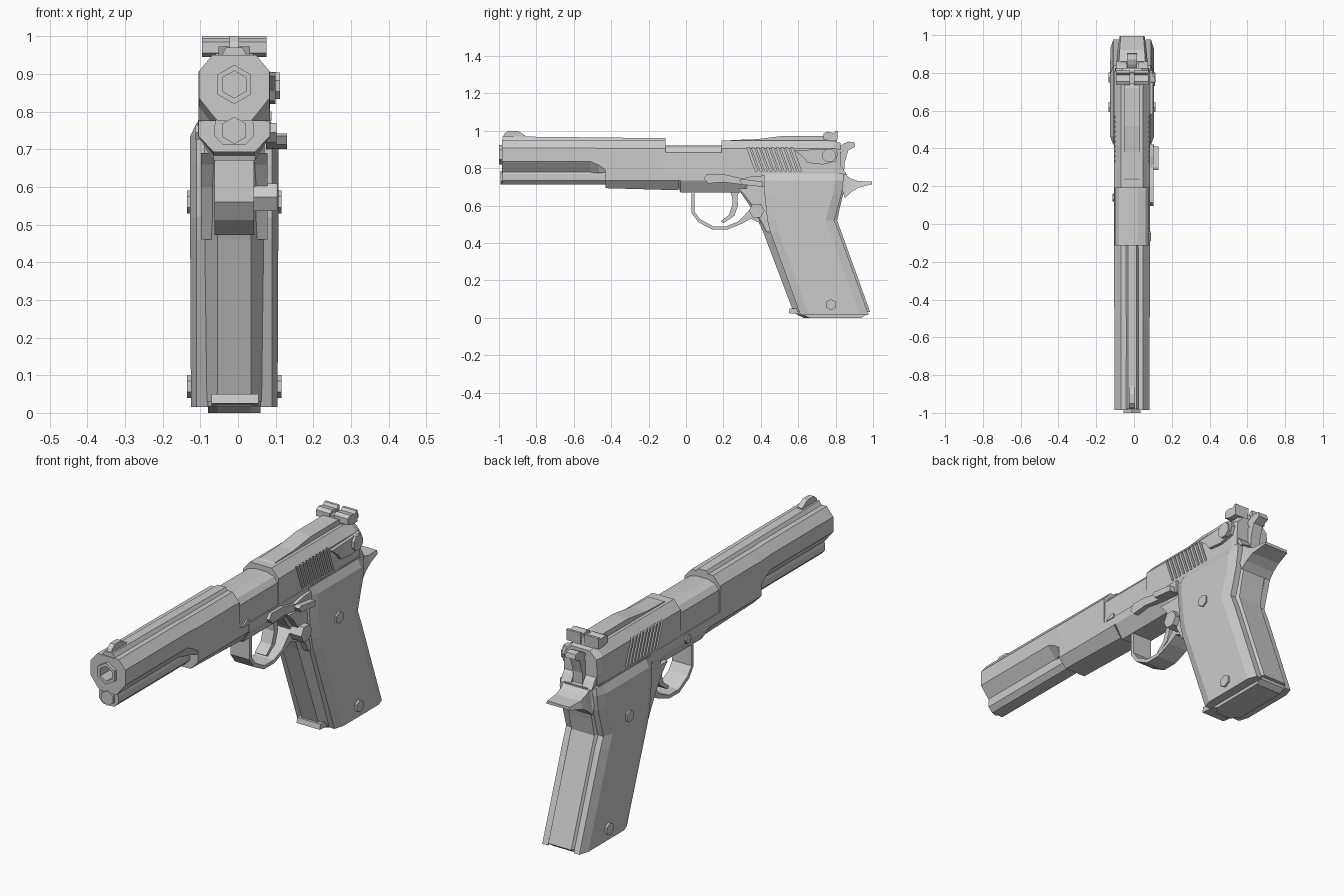
import bpy, bmesh, math

if "Cube" in bpy.data.objects:
    bpy.data.objects.remove(bpy.data.objects["Cube"])

CX = -0.01  # centre line of the body


def finish(name, bm):
    bmesh.ops.recalc_face_normals(bm, faces=bm.faces)
    me = bpy.data.meshes.new(name)
    bm.to_mesh(me)
    bm.free()
    ob = bpy.data.objects.new(name, me)
    bpy.context.collection.objects.link(ob)
    return ob


def add_loft(bm, rings):
    vs = [[bm.verts.new(p) for p in r] for r in rings]
    n = len(vs[0])
    for a, b in zip(vs, vs[1:]):
        for i in range(n):
            j = (i + 1) % n
            bm.faces.new((a[i], a[j], b[j], b[i]))
    bm.faces.new(vs[0])
    bm.faces.new(vs[-1][::-1])


def loft(name, rings):
    bm = bmesh.new()
    add_loft(bm, rings)
    return finish(name, bm)


def prism(name, pts, x0, x1):
    """Side profile (y, z) extruded across x."""
    return loft(name, [[(x, y, z) for y, z in pts] for x in (x0, x1)])


def section_y(y, half):
    """Symmetric x-z section from (half width, z) points."""
    return [(CX + h, y, z) for h, z in half] + [(CX - h, y, z) for h, z in half[::-1]]


def band(name, path, half):
    """Strap following pairs of outer and inner (y, z) points."""
    return loft(name, [[(CX - half, a, b), (CX + half, a, b), (CX + half, c, d), (CX - half, c, d)]
                       for a, b, c, d in path])


def disc(axis, c, r, a, b, n=6, start=0.0):
    out = []
    for d in (a, b):
        ring = []
        for i in range(n):
            t = start + math.tau * i / n
            u, v = r * math.cos(t), r * math.sin(t)
            ring.append((d, c[0] + u, c[1] + v) if axis == 'x' else (c[0] + u, d, c[1] + v))
        out.append(ring)
    return out


def cut(ob, cutter):
    m = ob.modifiers.new("cut", 'BOOLEAN')
    m.operation = 'DIFFERENCE'
    m.solver = 'EXACT'
    m.object = cutter
    cutter.hide_render = True
    cutter.hide_viewport = True


# slide: scooped front, lowered middle at the ejection port, grooved rear
full = [(.058, .947), (.095, .905), (.095, .83), (.095, .775)]
scoop = [(.058, .95), (.093, .908), (.093, .835), (.045, .775)]
front = loft("slide_front", [
    section_y(-.985, scoop), section_y(-.51, scoop),
    section_y(-.465, [(.058, .948), (.094, .906), (.094, .815), (.065, .775)]),
    section_y(-.43, [(.058, .948), (.095, .905), (.095, .79), (.095, .775)]),
    section_y(-.11, full)])
loft("barrel_at_port", [section_y(y, [(.03, .922), (.07, .91), (.09, .885), (.092, .775)])
                        for y in (-.11, .19)])
rear = loft("slide_rear", [section_y(.19, full), section_y(.79, full),
                           section_y(.825, [(.05, .935), (.085, .90), (.09, .83), (.09, .775)])])
bore = loft("bore_cutter", disc('y', (CX, .872), .036, -1.1, -.75, 6, math.pi / 6))
cut(front, bore)

# slanted grip grooves on both sides of the slide
bm = bmesh.new()
for s in (-1, 1):
    for i in range(10):
        y = .325 + i * .026
        add_loft(bm, [[(CX + s * d, y + .045, .785), (CX + s * d, y + .058, .785),
                       (CX + s * d, y + .013, .91), (CX + s * d, y, .91)] for d in (.082, .12)])
cut(rear, finish("groove_cutter", bm))

# muzzle bushing: ring around the bore
bm = bmesh.new()
rings = [disc('y', (CX, .872), r, -1.0, -.975, 6, math.pi / 6) for r in (.052, .036)]
for k in range(6):
    j = (k + 1) % 6
    quads = [(rings[0][0], rings[0][1]), (rings[1][0], rings[1][1]),
             (rings[0][0], rings[1][0]), (rings[0][1], rings[1][1])]
    for a, b in quads:
        bm.faces.new([bm.verts.new(p) for p in (a[k], a[j], b[j], b[k])])
bmesh.ops.remove_doubles(bm, verts=bm.verts, dist=1e-5)
finish("muzzle_ring", bm)

# recoil spring housing under the front and its plug
loft("spring_housing", [section_y(y, [(.046, .79), (.052, .765), (.052, .735), (.03, .712)])
                        for y in (-.98, -.42)])
loft("spring_plug", disc('y', (CX, .75), .036, -.992, -.95, 6, math.pi / 6))

# top rib and sights
loft("top_rib", [section_y(-.98, [(.022, .97), (.038, .94)]),
                 section_y(-.11, [(.022, .96), (.038, .94)])])
prism("front_sight", [(-.98, .96), (-.97, .985), (-.95, 1.0), (-.90, 1.0), (-.86, .975), (-.86, .96)],
      CX - .013, CX + .013)
prism("rear_sight_ramp", [(.22, .94), (.24, .95), (.38, .955), (.52, .973), (.72, .973), (.76, .965), (.76, .94)],
      CX - .042, CX + .042)
for s in (-1, 1):
    xs = sorted((CX + s * .011, CX + s * .086))
    prism("rear_sight_blade", [(.735, .955), (.735, .985), (.755, .995), (.79, .988), (.80, 1.0), (.812, 1.0), (.808, .945), (.77, .945)], *xs)
prism("rear_sight_bridge", [(.74, .94), (.74, .978), (.80, .978), (.805, .94)], CX - .05, CX + .05)

# frame: dust cover, then the part above the trigger and grip
loft("dust_cover", [section_y(y, [(.095, .778), (.095, .735), (.055, z)])
                    for y, z in ((-.43, .693), (-.04, .682))])
loft("frame", [section_y(y, [(.096, .778), (h, .735), (.055, z)])
               for y, h, z in ((-.04, .096, .70), (-.03, .096, .67), (.31, .096, .67), (.43, .096, .67), (.82, .09, .67))])
prism("disassembly_notch", [(-.09, .78), (-.05, .80), (-.04, .795), (-.04, .775), (-.09, .775)], .08, .089)

# grip core: straps with bevelled edges
core = []
for z, yf, yb in ((.03, .575, .985), (.46, .412, .83), (.52, .385, .808), (.60, .34, .825), (.68, .285, .845), (.77, .285, .86)):
    half = [(.045, yf), (.08, yf + .04), (.08, yb - .03), (.062, yb)]
    core.append([(CX + h, y, z) for h, y in half] + [(CX - h, y, z) for h, y in half[::-1]])
loft("grip_core", core)

# grip panels and their screws
for s in (-1, 1):
    rows = []
    for z, yf, yb, w in ((.015, .612, .985, .115), (.46, .45, .825, .117), (.52, .435, .80, .117),
                         (.66, .42, .84, .117), (.735, .42, .85, .117), (.772, .42, .85, .098)):
        e = min(w, .1)
        rows.append([(CX + s * h, y, z) for h, y in
                     ((.07, yf), (e, yf), (w, yf + .045), (w, yb - .055), (e, yb - .008), (.07, yb - .008))])
    loft("grip_panel", rows)
    for c in ((.62, .56), (.775, .07)):
        loft("grip_screw", disc('x', c, .03, CX + s * .09, CX + s * .125, 6, math.pi / 6))

# backstrap tail and hammer
tail = [(.80, .79, .78, .07, .085), (.85, .768, .64, .07, .083), (.88, .745, .67, .068, .08),
        (.92, .731, .695, .066, .077), (.995, .728, .714, .06, .066)]
loft("beavertail", [[(CX - a, y, t), (CX + a, y, t), (CX + b, y + 0, u), (CX - b, y, u)]
                    for y, t, u, a, b in [(y, t, min(u, t - .008), a, b) for y, t, u, a, b in tail]])
prism("hammer", [(.80, .775), (.80, .87), (.835, .89), (.82, .915), (.845, .932), (.87, .942), (.90, .938),
                 (.905, .915), (.868, .895), (.848, .83), (.845, .775)], CX - .026, CX + .026)
for s in (-1, 1):
    xs = sorted((CX + s * .03, CX + s * .085))
    prism("frame_rear_wall", [(.79, .77), (.81, .83), (.838, .80), (.86, .765)], *xs)

# trigger guard, trigger
band("trigger_guard", [(.03, .69, .046, .69), (.03, .56, .046, .566), (.065, .512, .075, .527),
                       (.14, .472, .145, .489), (.22, .472, .215, .489), (.30, .503, .28, .515),
                       (.345, .53, .318, .555), (.41, .50, .36, .60)], .052)
band("trigger", [(.235, .68, .285, .68), (.245, .65, .275, .65), (.25, .61, .278, .60),
                 (.23, .55, .258, .545), (.185, .515, .20, .505)], .03)

# frame shoulders beside the magazine catch, and the catch
for s in (-1, 1):
    xs = sorted((CX + s * .05, CX + s * .088))
    prism("frame_shoulder", [(.28, .69), (.31, .66), (.355, .60), (.41, .50), (.43, .46), (.46, .46), (.47, .69)], *xs)
loft("magazine_catch", disc('x', (.378, .573), .042, .04, .105))

# slide stop on the right side with its thumb pad
prism("slide_stop", [(.095, .745), (.115, .77), (.20, .768), (.30, .745), (.36, .758), (.42, .76),
                     (.42, .70), (.30, .712), (.20, .725), (.12, .718)], .075, .102)
prism("slide_stop_pad", [(.285, .735), (.30, .742), (.41, .728), (.41, .70), (.30, .712)], .09, .13)
loft("slide_stop_pin", disc('x', (.14, .745), .022, CX - .103, CX - .08))

# safety lever on the right side
prism("safety_lever", [(.58, .895), (.80, .905), (.812, .875), (.80, .835), (.73, .82), (.65, .828), (.63, .855)], .08, .1)
loft("safety_pivot", disc('x', (.765, .868), .038, .09, .112, 8, math.pi / 8))

# magazine base plate with front lip
loft("magazine_base", [[(CX + s * h, y, z) for s, h, y in
                        ((1, .045, f), (1, .07, f + .03), (1, .07, b), (-1, .07, b), (-1, .07, f + .03), (-1, .045, f))]
                       for z, f, b in ((.0, .63, .94), (.018, .59, .965), (.045, .585, .97))])
prism("magazine_lip", [(.55, .025), (.555, .05), (.62, .048), (.62, .018)], CX - .06, CX + .065)
